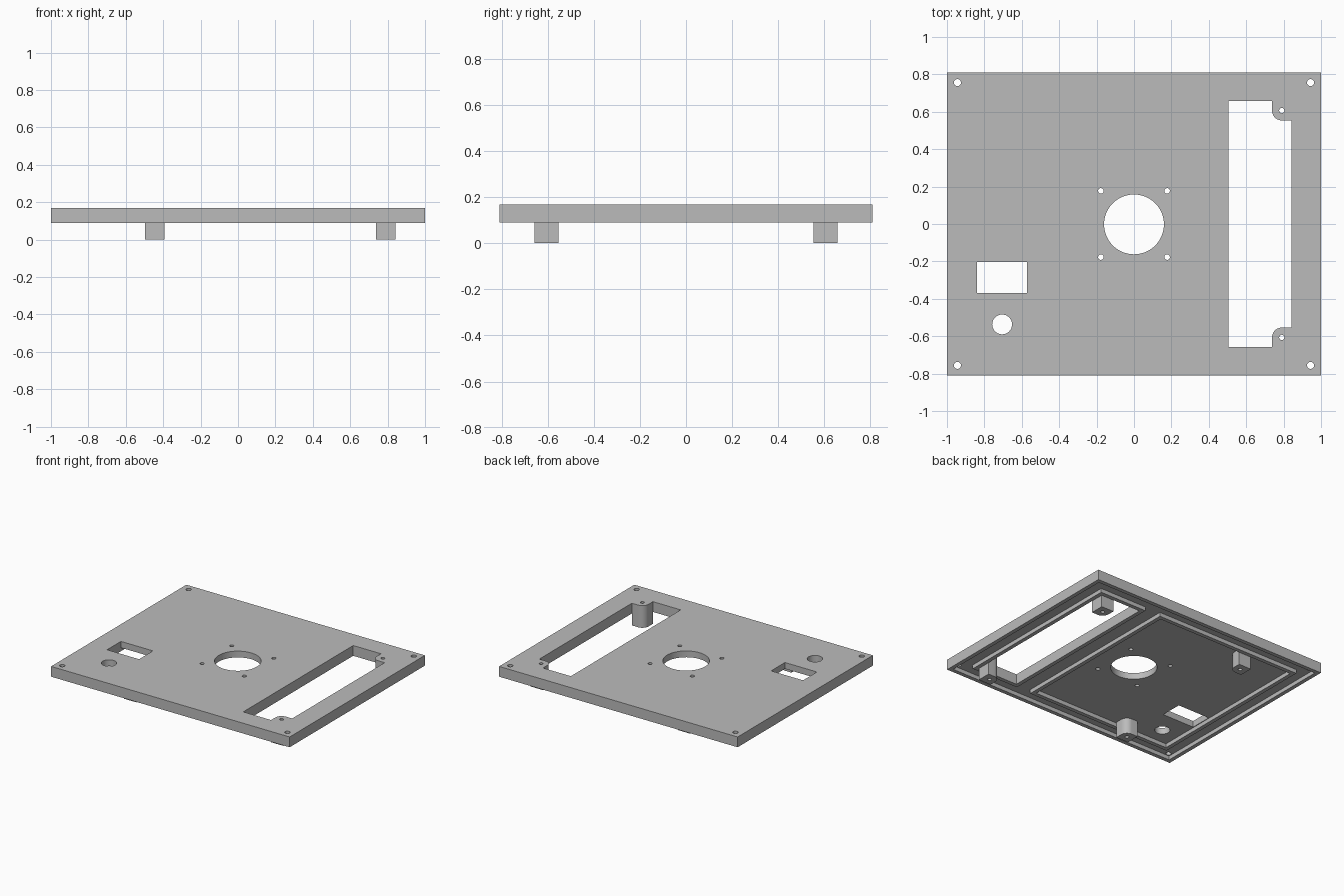
import bpy
import bmesh
from math import cos, sin, pi

if "Cube" in bpy.data.objects:
    bpy.data.objects.remove(bpy.data.objects["Cube"], do_unlink=True)

grey = bpy.data.materials.new("plain grey")
grey.use_nodes = True
grey.diffuse_color = (0.5, 0.5, 0.5, 1)
grey.node_tree.nodes["Principled BSDF"].inputs["Base Color"].default_value = (0.5, 0.5, 0.5, 1)

BOTTOM, FLOOR, TOP = 0.09, 0.12, 0.168
WALL = 0.03
BOSS_R = 0.052


def rect(x0, x1, y0, y1):
    return [(x0, y0), (x1, y0), (x1, y1), (x0, y1)]


def arc(cx, cy, r, start, end, n):
    return [(cx + r * cos(start + (end - start) * i / n),
             cy + r * sin(start + (end - start) * i / n)) for i in range(n + 1)]


def circle(cx, cy, r, n=32):
    return arc(cx, cy, r, 0, 2 * pi, n)[:-1]


def extrude(name, loops, z0, z1):
    """Solid from a flat outline; loops after the first are holes."""
    curve = bpy.data.curves.new(name, "CURVE")
    curve.dimensions = "2D"
    curve.fill_mode = "BOTH"
    curve.extrude = (z1 - z0) / 2
    for loop in loops:
        spline = curve.splines.new("POLY")
        spline.points.add(len(loop) - 1)
        for point, (x, y) in zip(spline.points, loop):
            point.co = (x, y, 0, 1)
        spline.use_cyclic_u = True
    obj = bpy.data.objects.new(name, curve)
    bpy.context.collection.objects.link(obj)
    bpy.ops.object.select_all(action="DESELECT")
    obj.select_set(True)
    bpy.context.view_layer.objects.active = obj
    bpy.ops.object.convert(target="MESH")
    obj = bpy.context.view_layer.objects.active
    bm = bmesh.new()
    bm.from_mesh(obj.data)
    bmesh.ops.remove_doubles(bm, verts=bm.verts, dist=0.0001)
    bmesh.ops.translate(bm, verts=bm.verts, vec=(0, 0, (z0 + z1) / 2))
    bmesh.ops.recalc_face_normals(bm, faces=bm.faces)
    bm.to_mesh(obj.data)
    bm.free()
    obj.data.materials.clear()
    obj.data.materials.append(grey)
    bpy.ops.object.shade_smooth_by_angle()
    return obj


def frame(name, x0, x1, y):
    """Low wall whose inner edge is the given rectangle."""
    outer = rect(x0 - WALL, x1 + WALL, -y - WALL, y + WALL)
    return extrude(name, [outer, rect(x0, x1, -y, y)], BOTTOM, FLOOR)


# Long slot, notched where the two screw bosses stand
sx0, sx1, sy = 0.505, 0.842, 0.658
bx, by = sx1 - BOSS_R, sy - BOSS_R
upper = [(sx1, by - BOSS_R)] + arc(bx, by, BOSS_R, 1.5 * pi, pi, 10) + [(bx - BOSS_R, sy)]
slot = upper + [(sx0, sy), (sx0, -sy)] + [(x, -y) for x, y in reversed(upper)]

# Top plate with all its openings
holes = [slot, circle(0, -0.002, 0.16, 64), circle(-0.705, -0.537, 0.053),
         rect(-0.84, -0.572, -0.368, -0.202)]
for i in (-1, 1):
    holes += [circle(bx, i * by, 0.014, 16)]
    for j in (-1, 1):
        holes += [circle(i * 0.944, j * 0.756, 0.019, 16),
                  circle(i * 0.177, j * 0.177, 0.015, 16)]
extrude("top_plate", [rect(-1, 1, -0.81, 0.81)] + holes, FLOOR, TOP)

# Walls under the plate
frame("outer_rim", -1 + WALL, 1 - WALL, 0.81 - WALL)
frame("inner_ridge", -0.845, 0.32, 0.665)
frame("slot_wall", sx0, sx1, sy)

# Screw bosses: one rounded corner, one screw hole
for side, cx, dx in (("left", bx, 1), ("right", -0.445, -1)):
    for end, dy in (("front", -1), ("back", 1)):
        shape = arc(0, 0, BOSS_R, pi, 1.5 * pi, 10)
        shape += [(BOSS_R, -BOSS_R), (BOSS_R, BOSS_R), (-BOSS_R, BOSS_R)]
        outline = [(cx + dx * x, dy * (by + y)) for x, y in shape]
        extrude(f"{end}_{side}_boss", [outline, circle(cx, dy * by, 0.014, 16)], 0, FLOOR)
